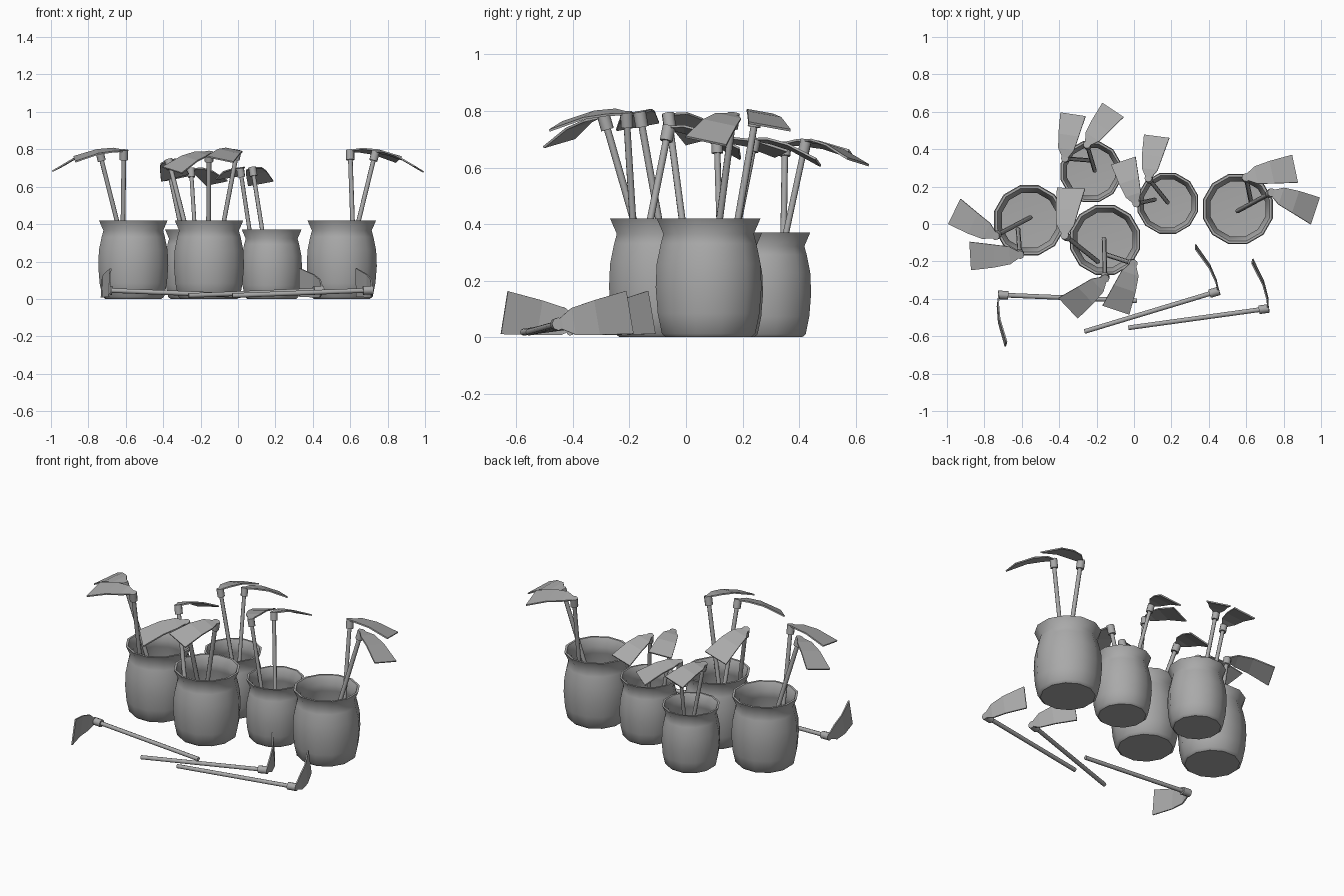
import bpy, bmesh, math
from mathutils import Vector, Matrix

cube = bpy.data.objects.get("Cube")
if cube:
    bpy.data.objects.remove(cube, do_unlink=True)

grey = bpy.data.materials.new("plain_grey")
grey.use_nodes = True
COLOUR = (0.4, 0.4, 0.4, 1)
grey.diffuse_color = COLOUR
grey.node_tree.nodes["Principled BSDF"].inputs["Base Color"].default_value = COLOUR


def finish(bm, name, smooth_angle=None):
    bmesh.ops.recalc_face_normals(bm, faces=bm.faces)
    mesh = bpy.data.meshes.new(name)
    bm.to_mesh(mesh)
    bm.free()
    mesh.materials.append(grey)
    obj = bpy.data.objects.new(name, mesh)
    bpy.context.collection.objects.link(obj)
    if smooth_angle:
        bpy.ops.object.select_all(action='DESELECT')
        obj.select_set(True)
        bpy.context.view_layer.objects.active = obj
        bpy.ops.object.shade_smooth_by_angle(angle=math.radians(smooth_angle))
    return obj


# Jar outline: up the outside, over the flared lip, down the inside
PROFILE = [(0, 0), (.82, 0), (.9, .03), (.98, .2), (1.02, .42), (1.0, .62),
           (.92, .79), (.87, .87), (1, 1), (.93, 1), (.8, .88), (.85, .78),
           (.93, .6), (.95, .42), (.9, .2), (.8, .07), (0, .05)]


def jar(name, x, y, radius, height, sides=12):
    bm = bmesh.new()
    pts = [bm.verts.new((r * radius, 0, z * height)) for r, z in PROFILE]
    edges = [bm.edges.new(pair) for pair in zip(pts, pts[1:])]
    bmesh.ops.spin(bm, geom=pts + edges, axis=(0, 0, 1), cent=(0, 0, 0),
                   angle=math.tau, steps=sides, use_merge=True)
    bmesh.ops.remove_doubles(bm, verts=bm.verts, dist=1e-4)
    bmesh.ops.rotate(bm, verts=bm.verts, cent=(0, 0, 0),
                     matrix=Matrix.Rotation(math.pi / sides, 3, 'Z'))
    bmesh.ops.translate(bm, verts=bm.verts, vec=(x, y, 0))
    finish(bm, name, 40)


def rod(name, start, end, radius, sides=8):
    axis = end - start
    bm = bmesh.new()
    mat = Matrix.Translation((start + end) / 2) @ axis.to_track_quat('Z', 'Y').to_matrix().to_4x4()
    bmesh.ops.create_cone(bm, cap_ends=True, segments=sides, radius1=radius,
                          radius2=radius, depth=axis.length, matrix=mat)
    finish(bm, name, 50)


# Blade stations: distance out, half width, rise along the shaft
BLADE = [(0, .014, .022), (.055, .048, .026), (.14, .062, .016), (.265, .077, -.025)]


def hoe(name, head, foot, tip, s=1.0):
    head, foot, tip = Vector(head), Vector(foot), Vector(tip)
    axis = (head - foot).normalized()
    out = tip - head
    out = (out - axis * out.dot(axis)).normalized()
    side = axis.cross(out)
    rod(name + "_shaft", foot, head, .0125 * s)
    rod(name + "_collar", head - axis * .027 * s, head + axis * .027 * s, .023 * s)
    # Flared, drooping plate
    bm = bmesh.new()
    rows = []
    for u, w, rise in BLADE:
        mid = head + (out * u + axis * rise) * s
        rows.append([bm.verts.new(mid + side * k * w * s) for k in (-1, 1)])
    for a, b in zip(rows, rows[1:]):
        bm.faces.new((a[0], a[1], b[1], b[0]))
    blade = finish(bm, name + "_blade")
    solid = blade.modifiers.new("thickness", 'SOLIDIFY')
    solid.thickness = .008
    solid.offset = 0


BIG, SMALL = (.19, .42), (.165, .37)
jar("left_end_jar", .555, .08, *BIG)
jar("front_jar", -.155, -.085, *BIG)
jar("right_end_jar", -.56, .02, *BIG)
jar("back_jar", -.23, .28, *SMALL)
jar("middle_jar", .18, .11, *SMALL)

# Standing hoes: head x, y, z; foot x, y; blade tip x, y; scale
STANDING = [
    (-.735, -.06, .765, -.555, .035, -.97, .055, 1),
    (-.61, -.16, .77, -.62, -.03, -.87, -.175, 1),
    (-.365, -.065, .72, -.195, -.2, -.355, .2, 1),
    (-.155, -.285, .76, -.16, -.08, -.335, -.455, 1),
    (-.008, -.21, .77, -.145, -.165, -.09, -.455, 1),
    (-.365, .35, .665, -.235, .34, -.33, .585, .9),
    (-.25, .42, .675, -.21, .285, -.11, .63, .9),
    (.015, .11, .675, .11, .13, -.06, .335, .9),
    (.08, .24, .68, .18, .115, .11, .47, .9),
    (.6, .245, .77, .625, .12, .86, .3, 1),
    (.73, .165, .765, .555, .07, .97, .085, 1),
]
for i, (hx, hy, hz, fx, fy, tx, ty, s) in enumerate(STANDING, 1):
    hoe(f"standing_hoe_{i}", (hx, hy, hz), (fx, fy, .05), (tx, ty, hz), s)

# Hoes lying on the ground: head x, y; foot x, y; blade tip x, y
LYING = [
    (.695, -.455, -.03, -.555, .65, -.19),
    (.43, -.365, -.265, -.575, .345, -.11),
    (-.7, -.38, .015, -.41, -.72, -.65),
]
for i, (hx, hy, fx, fy, tx, ty) in enumerate(LYING, 1):
    hoe(f"lying_hoe_{i}", (hx, hy, .046), (fx, fy, .018), (tx, ty, .09))
